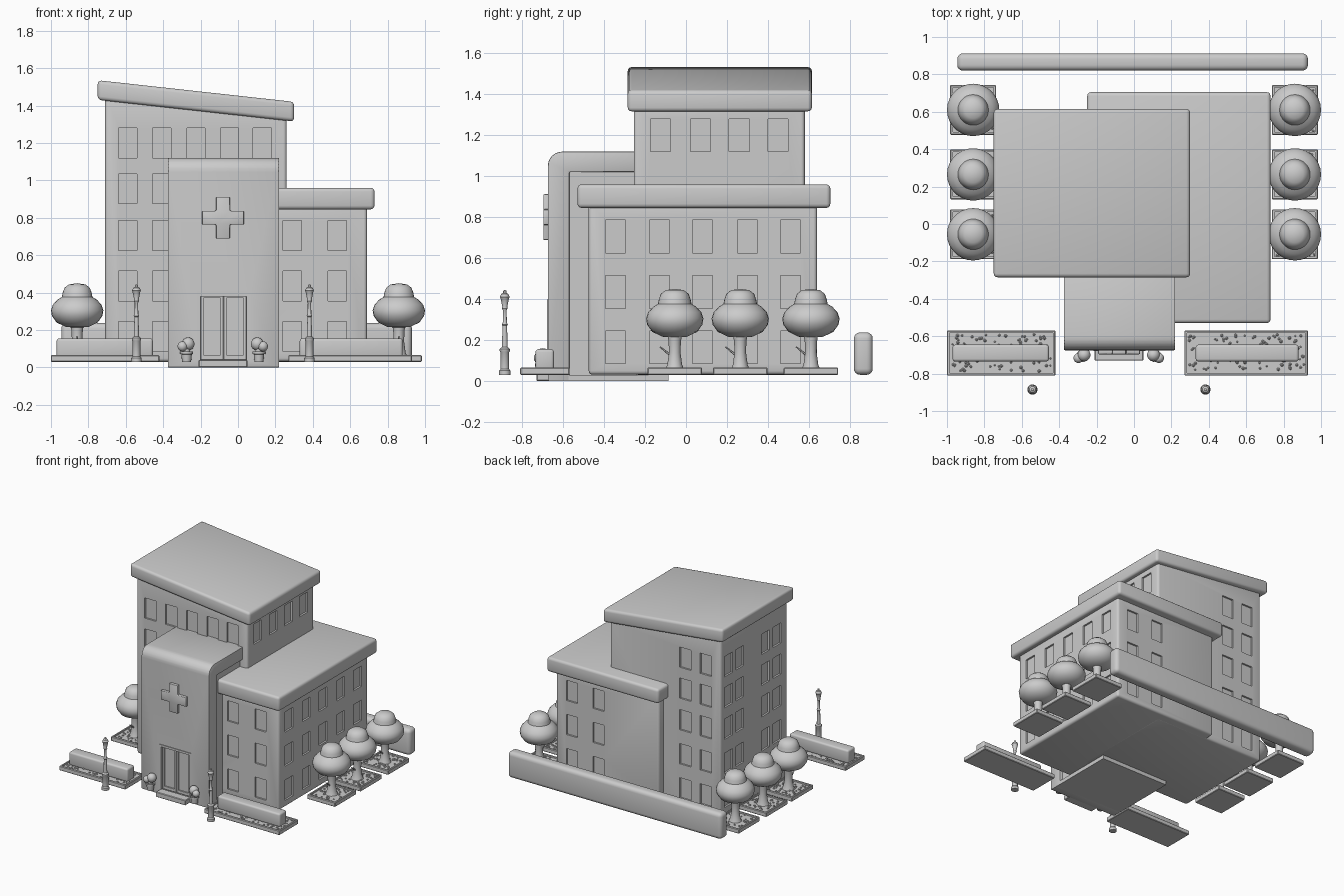
import bpy, bmesh, math, random
from mathutils import Vector, Matrix

random.seed(4)
cube = bpy.data.objects.get("Cube")
if cube:
    bpy.data.objects.remove(cube, do_unlink=True)

grey = bpy.data.materials.new("plain grey")
grey.use_nodes = True
COLOUR = (0.6, 0.6, 0.6, 1)
grey.diffuse_color = COLOUR
grey.node_tree.nodes["Principled BSDF"].inputs["Base Color"].default_value = COLOUR


def finish(name, bm, smooth=True):
    bmesh.ops.recalc_face_normals(bm, faces=bm.faces)
    mesh = bpy.data.meshes.new(name)
    bm.to_mesh(mesh)
    bm.free()
    mesh.materials.append(grey)
    ob = bpy.data.objects.new(name, mesh)
    bpy.context.collection.objects.link(ob)
    if smooth:
        bpy.ops.object.select_all(action='DESELECT')
        ob.select_set(True)
        bpy.context.view_layer.objects.active = ob
        bpy.ops.object.shade_smooth_by_angle(angle=math.radians(35))
    return ob


def add_box(bm, x, y, z):
    size = Matrix.Diagonal((x[1] - x[0], y[1] - y[0], z[1] - z[0], 1))
    mid = Vector(((x[0] + x[1]) / 2, (y[0] + y[1]) / 2, (z[0] + z[1]) / 2))
    bmesh.ops.create_cube(bm, size=1, matrix=Matrix.Translation(mid) @ size)


def box(name, x, y, z, bevel=0.0, segments=3, slope=0.0, top_only=False):
    """Bevelled box; slope tilts the top (or the whole box) along x."""
    bm = bmesh.new()
    add_box(bm, x, y, z)
    if slope:
        for v in bm.verts:
            if v.co.z > z[0] + 0.001 or not top_only:
                v.co.z += slope * (v.co.x - x[0])
    if bevel:
        bmesh.ops.bevel(bm, geom=bm.edges[:], offset=bevel, segments=segments,
                        profile=0.5, affect='EDGES')
    return finish(name, bm)


def prism(name, points, place, push, bevel=0.0):
    """Extrude a flat outline; place maps its 2D points into space."""
    bm = bmesh.new()
    face = bm.faces.new([bm.verts.new(place(a, b)) for a, b in points])
    out = bmesh.ops.extrude_face_region(bm, geom=[face])
    bmesh.ops.translate(bm, vec=push,
                        verts=[g for g in out['geom'] if isinstance(g, bmesh.types.BMVert)])
    if bevel:
        bmesh.ops.bevel(bm, geom=bm.edges[:], offset=bevel, segments=2,
                        profile=0.5, affect='EDGES')
    return finish(name, bm)


def lathe(name, profile, at, steps=20):
    bm = bmesh.new()
    verts = [bm.verts.new((r, 0, z)) for r, z in profile]
    edges = [bm.edges.new(pair) for pair in zip(verts, verts[1:])]
    bmesh.ops.spin(bm, geom=verts + edges, cent=(0, 0, 0), axis=(0, 0, 1),
                   angle=math.tau, steps=steps)
    bmesh.ops.remove_doubles(bm, verts=bm.verts, dist=0.0005)
    bmesh.ops.translate(bm, verts=bm.verts, vec=at)
    return finish(name, bm)


def cut(target, boxes):
    """Recess a list of boxes into a wall."""
    bm = bmesh.new()
    for b in boxes:
        add_box(bm, *b)
    cutter = finish("cutter", bm, False)
    cutter.hide_render = True
    mod = target.modifiers.new("recess", 'BOOLEAN')
    mod.operation, mod.solver, mod.object = 'DIFFERENCE', 'EXACT', cutter
    bpy.ops.object.select_all(action='DESELECT')
    target.select_set(True)
    bpy.context.view_layer.objects.active = target
    bpy.ops.object.modifier_apply(modifier=mod.name)
    bpy.data.objects.remove(cutter, do_unlink=True)


ROWS = [0.165, 0.435, 0.705, 0.955, 1.2]


def windows(axis, wall, columns, rows):
    out, d = [], 0.014
    for c in columns:
        for z in rows:
            across, deep, up = (c - 0.049, c + 0.049), (wall - d, wall + d), (z - 0.08, z + 0.08)
            out.append((across, deep, up) if axis == 'y' else (deep, across, up))
    return out


# Tall tower with a sloping roof
SLOPE = -0.11
tower = box("tower_walls", (-0.71, 0.26), (-0.255, 0.58), (0.03, 1.45), 0.018, 3, SLOPE, True)
cut(tower, windows('y', -0.255, [-0.59, -0.407], ROWS)
    + windows('y', -0.255, [-0.225, -0.045, 0.13], ROWS[4:])
    + windows('y', 0.58, [-0.58, -0.4], ROWS)
    + windows('x', -0.71, [-0.125, 0.02, 0.34, 0.48], ROWS)
    + windows('x', 0.26, [-0.125, 0.07, 0.26, 0.45], ROWS[4:]))
box("tower_roof", (-0.75, 0.3), (-0.285, 0.615), (1.43, 1.535), 0.02, 3, SLOPE)

# Lower wing
wing = box("wing_walls", (-0.21, 0.69), (-0.475, 0.64), (0.031, 0.87), 0.018)
cut(wing, windows('y', -0.475, [0.29, 0.53], ROWS[:3])
    + windows('y', 0.64, [0.32, 0.55], ROWS[:3])
    + windows('x', 0.69, [-0.345, -0.13, 0.08, 0.3, 0.51], ROWS[:3]))
box("wing_roof", (-0.25, 0.73), (-0.53, 0.705), (0.845, 0.96), 0.02)

# Entrance: bent slab over a block, with recessed doors
arc = [(-0.605 - 0.07 * math.cos(t * math.pi / 12), 1.05 + 0.07 * math.sin(t * math.pi / 12))
       for t in range(7)]
outline = [(-0.675, 0)] + arc + [(-0.24, 1.12), (-0.24, 1.02), (-0.57, 1.02), (-0.57, 0)]
porch = prism("entrance_slab", outline, lambda y, z: (-0.375, y, z), (0.595, 0, 0), 0.006)
cut(porch, [((-0.215, 0.06), (-0.7, -0.645), (0.035, 0.39))])
box("entrance_block", (-0.35, 0.195), (-0.58, -0.24), (0.02, 1.03))
box("entrance_floor", (-0.374, 0.219), (-0.67, -0.085), (0, 0.03))
box("entrance_step", (-0.21, 0.05), (-0.73, -0.66), (0, 0.04), 0.004, 1)
for side, x0 in (("left", -0.077), ("right", -0.2)):
    door = box(side + "_door", (x0, x0 + 0.122), (-0.66, -0.64), (0.04, 0.385), 0.003, 1)
    cut(door, [((x0 + 0.016, x0 + 0.106), (-0.7, -0.65), (0.065, 0.37))])
    box(side + "_door_jamb", (-0.217, -0.2) if side == "right" else (0.045, 0.062),
        (-0.68, -0.64), (0.035, 0.395))
box("door_lintel", (-0.217, 0.062), (-0.68, -0.64), (0.38, 0.397))

# Raised cross sign
a, b = 0.037, 0.112
plus = [(-a, -b), (a, -b), (a, -a), (b, -a), (b, a), (a, a),
        (a, b), (-a, b), (-a, a), (-b, a), (-b, -a), (-a, -a)]
prism("cross_sign", plus, lambda x, z: (x - 0.08, -0.697, z + 0.8), (0, 0.03, 0), 0.006)


def bed(name, x, y, pebbles):
    """Planting bed with a raised rim and scattered stones."""
    ob = box(name, x, y, (0.03, 0.065), 0.004, 1)
    cut(ob, [((x[0] + 0.014, x[1] - 0.014), (y[0] + 0.014, y[1] - 0.014), (0.054, 0.08))])
    bm = bmesh.new()
    for _ in range(pebbles):
        spot = Vector((random.uniform(x[0] + 0.02, x[1] - 0.02),
                       random.uniform(y[0] + 0.02, y[1] - 0.02), 0.055))
        size = random.uniform(0.005, 0.01)
        bmesh.ops.create_icosphere(bm, subdivisions=1, radius=size,
                                   matrix=Matrix.Translation(spot))
    finish(name + "_pebbles", bm)


# Front beds, hedges and the long back hedge
bed("left_front_bed", (0.27, 0.93), (-0.81, -0.57), 110)
bed("right_front_bed", (-1.0, -0.42), (-0.81, -0.57), 100)
box("left_front_hedge", (0.33, 0.88), (-0.735, -0.645), (0.05, 0.155), 0.014)
box("right_front_hedge", (-0.97, -0.455), (-0.735, -0.645), (0.05, 0.155), 0.014)
box("back_hedge", (-0.945, 0.93), (0.82, 0.912), (0.03, 0.237), 0.03, 4)

# Trees in square beds
TRUNK = [(0, 0.04), (0.048, 0.05), (0.036, 0.08), (0.028, 0.14), (0.03, 0.19), (0.038, 0.25)]
CROWN = [(0, 0.212), (0.06, 0.216), (0.11, 0.24), (0.135, 0.275), (0.14, 0.305), (0.13, 0.335),
         (0.105, 0.362), (0.082, 0.376), (0.077, 0.4), (0.068, 0.425), (0.045, 0.443), (0, 0.45)]
for side, s in (("left", 1), ("right", -1)):
    for i, y in enumerate((-0.055, 0.265, 0.61)):
        name = f"{side}_tree_{i + 1}"
        x = 0.86 * s
        bed(name + "_bed", (x - 0.123, x + 0.123), (y - 0.133, y + 0.133), 50)
        lathe(name + "_trunk", TRUNK, (x, y, 0), 12)
        lathe(name + "_crown", CROWN, (x, y, 0), 28)
        bm = bmesh.new()
        bmesh.ops.create_cone(bm, segments=6, radius1=0.007, radius2=0.003, depth=0.07,
                              matrix=Matrix.Translation((x, y - 0.045, 0.145))
                              @ Matrix.Rotation(0.9, 4, 'X'))
        finish(name + "_twig", bm)

# Street lamps
LAMP = [(0, 0.03), (0.028, 0.03), (0.028, 0.05), (0.021, 0.058), (0.021, 0.14), (0.025, 0.146),
        (0.025, 0.156), (0.014, 0.165), (0.011, 0.27), (0.015, 0.275), (0.01, 0.285),
        (0.009, 0.345), (0.014, 0.355), (0.012, 0.362), (0.021, 0.405), (0.024, 0.41),
        (0.017, 0.425), (0.008, 0.43), (0.008, 0.44), (0, 0.445)]
for side, x in (("left", 0.382), ("right", -0.543)):
    lathe(side + "_lamp", LAMP, (x, -0.885, 0), 12)

# Potted shrubs by the door
POT = [(0, 0.03), (0.024, 0.03), (0.028, 0.07), (0.034, 0.072), (0.034, 0.085),
       (0.026, 0.085), (0.024, 0.078), (0, 0.078)]
for side, s, x in (("left", 1, 0.112), ("right", -1, -0.275)):
    lathe(side + "_pot", POT, (x, -0.705, 0), 14)
    bm = bmesh.new()
    for dx, dy, z, r in ((-0.008, 0.005, 0.125, 0.035), (0.022, -0.012, 0.112, 0.027),
                         (0, 0, 0.09, 0.02)):
        bmesh.ops.create_uvsphere(bm, u_segments=14, v_segments=9, radius=r,
                                  matrix=Matrix.Translation((x + s * dx, -0.705 + dy, z)))
    finish(side + "_shrub", bm)
